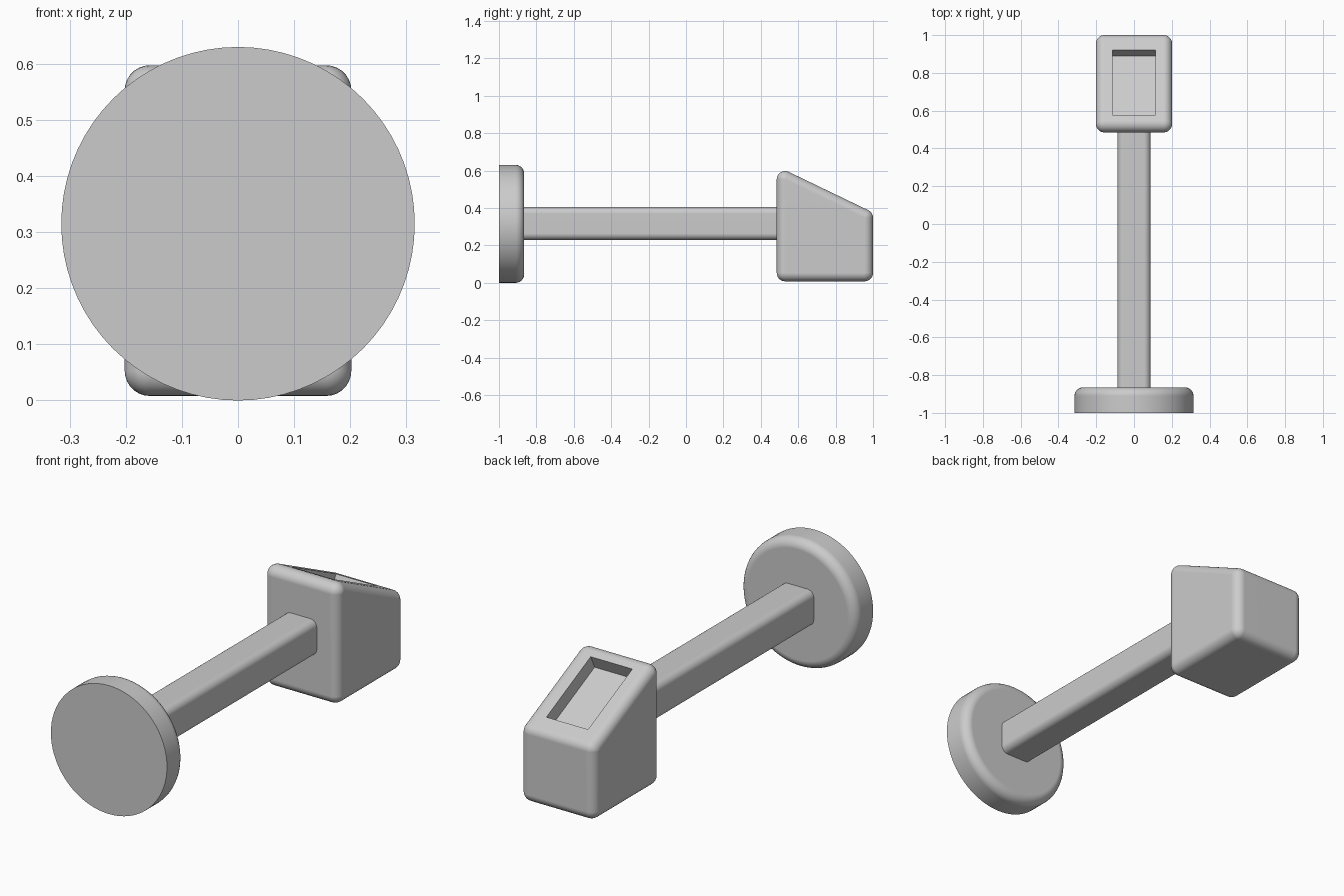
import bpy
import bmesh
import math
from mathutils import Matrix, Vector

default = bpy.data.objects.get("Cube")
if default:
    bpy.data.objects.remove(default, do_unlink=True)

GREY = (0.6, 0.6, 0.6, 1.0)
grey = bpy.data.materials.new("plain_grey")
grey.use_nodes = True
grey.diffuse_color = GREY
grey.node_tree.nodes["Principled BSDF"].inputs["Base Color"].default_value = GREY


def make_object(name, bm):
    bmesh.ops.recalc_face_normals(bm, faces=bm.faces)
    mesh = bpy.data.meshes.new(name)
    bm.to_mesh(mesh)
    bm.free()
    mesh.materials.append(grey)
    obj = bpy.data.objects.new(name, mesh)
    bpy.context.collection.objects.link(obj)
    return obj


def activate(obj):
    bpy.ops.object.select_all(action="DESELECT")
    obj.select_set(True)
    bpy.context.view_layer.objects.active = obj


def smooth(obj):
    activate(obj)
    bpy.ops.object.shade_smooth_by_angle(angle=math.radians(30))
    weighted = obj.modifiers.new("even_flats", "WEIGHTED_NORMAL")
    weighted.keep_sharp = True


AXIS_Z = 0.315

# Round base disc, sharp at the front and rounded at the back
bm = bmesh.new()
bmesh.ops.create_cone(bm, cap_ends=True, segments=72, radius1=0.315, radius2=0.315, depth=0.135,
                      matrix=Matrix.Translation((0, -0.9325, AXIS_Z)) @ Matrix.Rotation(math.pi / 2, 4, "X"))
rim = [e for e in bm.edges if all(v.co.y > -0.9 for v in e.verts)]
bmesh.ops.bevel(bm, geom=rim, offset=0.045, segments=6, profile=0.5, affect="EDGES")
smooth(make_object("base_disc", bm))

# Square bar with rounded long edges
bm = bmesh.new()
bmesh.ops.create_cube(bm, size=1, matrix=Matrix.Translation((0, -0.195, 0.317))
                      @ Matrix.Diagonal((0.176, 1.39, 0.176, 1)))
long_edges = [e for e in bm.edges if abs(e.verts[0].co.y - e.verts[1].co.y) > 1]
bmesh.ops.bevel(bm, geom=long_edges, offset=0.035, segments=6, profile=0.5, affect="EDGES")
smooth(make_object("connecting_bar", bm))

# Wedge head: the hull around a ball at each rounded corner
SLOPE = math.tau / 14
RADIUS = 0.045
FRONT, BACK, BOTTOM, HALF_WIDTH = 0.485, 1.0, 0.008, 0.202


def slope_height(y):
    return 0.624 - math.tan(SLOPE) * (y - FRONT)


bm = bmesh.new()
for x in (-HALF_WIDTH + RADIUS, HALF_WIDTH - RADIUS):
    for y in (FRONT + RADIUS, BACK - RADIUS):
        for z in (BOTTOM + RADIUS, slope_height(y) - RADIUS / math.cos(SLOPE)):
            bmesh.ops.create_uvsphere(bm, u_segments=28, v_segments=14, radius=RADIUS,
                                      matrix=Matrix.Translation((x, y, z)) @ Matrix.Rotation(math.pi / 2, 4, "Y"))
points = [v.co.copy() for v in bm.verts]
bm.clear()
for p in points:
    bm.verts.new(p)
hull = bmesh.ops.convex_hull(bm, input=bm.verts)
bmesh.ops.delete(bm, geom=[v for v in bm.verts if not v.link_faces], context="VERTS")
bmesh.ops.dissolve_limit(bm, angle_limit=math.radians(0.5), verts=bm.verts, edges=bm.edges)
head = make_object("wedge_head", bm)

# Recess cut square into the sloped face
Y_LOW, Y_HIGH, DEPTH = 0.577, 0.92, 0.07
middle = (Y_LOW + Y_HIGH) / 2
bm = bmesh.new()
bmesh.ops.create_cube(bm, size=1, matrix=Matrix.Translation((0, middle, slope_height(middle)))
                      @ Matrix.Rotation(-SLOPE, 4, "X")
                      @ Matrix.Diagonal((0.226, (Y_HIGH - Y_LOW) / math.cos(SLOPE), DEPTH * 2, 1)))
cutter = make_object("recess_cutter", bm)
cutter.hide_render = True
cut = head.modifiers.new("recess", "BOOLEAN")
cut.operation = "DIFFERENCE"
cut.solver = "EXACT"
cut.object = cutter
activate(head)
bpy.ops.object.modifier_apply(modifier=cut.name)
bpy.data.objects.remove(cutter, do_unlink=True)
smooth(head)
